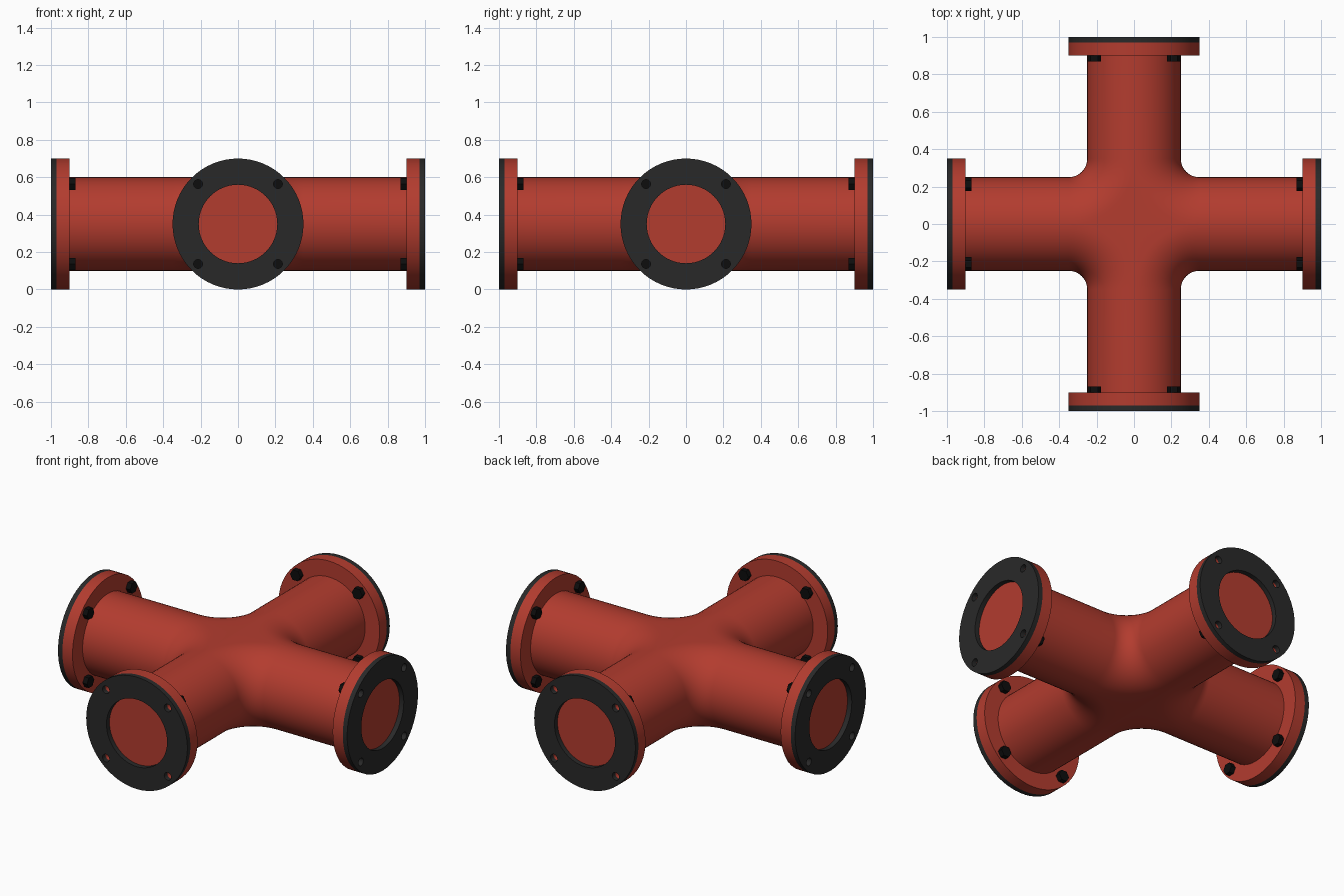
import bpy, bmesh
from math import sin, cos, pi
from mathutils import Matrix, Vector

if "Cube" in bpy.data.objects:
    bpy.data.objects.remove(bpy.data.objects["Cube"])

CZ, R, BORE, BEND, FLANGE = 0.35, 0.25, 0.21, 0.35, 0.35
BOLT_R, HOLE_R = 0.302, 0.024
SEG = 64


def material(name, rgb):
    m = bpy.data.materials.new(name)
    m.diffuse_color = (*rgb, 1)
    m.use_nodes = True
    m.node_tree.nodes["Principled BSDF"].inputs["Base Color"].default_value = m.diffuse_color
    return m


RED = material("red_paint", (0.45, 0.045, 0.028))
DARK = material("gasket_rubber", (0.022, 0.022, 0.022))
BLACK = material("bolt_black", (0.004, 0.004, 0.004))


def finish(bm, name, mat, angle=35):
    bmesh.ops.recalc_face_normals(bm, faces=bm.faces)
    me = bpy.data.meshes.new(name)
    bm.to_mesh(me)
    bm.free()
    ob = bpy.data.objects.new(name, me)
    bpy.context.collection.objects.link(ob)
    me.materials.append(mat)
    bpy.ops.object.select_all(action='DESELECT')
    ob.select_set(True)
    bpy.context.view_layer.objects.active = ob
    bpy.ops.object.shade_smooth_by_angle(angle=angle * pi / 180)
    return ob


def cross_shell(bm, r, end, bends=16):
    """Four quarter-bends with straight arms, plus flat star caps."""
    for k in range(4):
        rot = Matrix.Rotation(k * pi / 2, 3, 'Z')
        rows = []
        for i in range(SEG // 2 + 1):
            t = 2 * pi * i / SEG
            w, z = r * sin(t), r * cos(t)
            a = BEND - w
            path = [(end, w)]
            path += [(BEND - a * sin(u), BEND - a * cos(u))
                     for u in (pi / 2 * j / bends for j in range(bends + 1))]
            path += [(w, end)]
            rows.append([bm.verts.new(rot @ Vector((x, y, z))) for x, y in path])
        for p, q in zip(rows, rows[1:]):
            for j in range(len(p) - 1):
                bm.faces.new((p[j], p[j + 1], q[j + 1], q[j]))
    bmesh.ops.remove_doubles(bm, verts=bm.verts, dist=1e-5)
    for s in (1, -1):
        loop = [e for e in bm.edges if e.is_boundary
                and all(abs(v.co.z - s * r) < 1e-5 for v in e.verts)]
        bmesh.ops.edgeloop_fill(bm, edges=loop)


# Pipe cross: outer and bore shells joined at the four ends
END = 0.97
bm = bmesh.new()
cross_shell(bm, R, END)
cross_shell(bm, BORE, END)
for axis in (0, 1):
    for s in (1, -1):
        rim = [e for e in bm.edges if e.is_boundary
               and all(abs(v.co[axis] - s * END) < 1e-5 for v in e.verts)]
        bmesh.ops.bridge_loops(bm, edges=rim)
bmesh.ops.translate(bm, verts=bm.verts, vec=(0, 0, CZ))
finish(bm, "pipe_cross", RED)


def arm_matrix(k, x):
    """Local z runs outward along arm k, starting at distance x."""
    return (Matrix.Translation((0, 0, CZ)) @ Matrix.Rotation(k * pi / 2, 4, 'Z')
            @ Matrix.Translation((x, 0, 0)) @ Matrix.Rotation(pi / 2, 4, 'Y'))


BOLTS = [(BOLT_R * cos(pi / 4 + n * pi / 2), BOLT_R * sin(pi / 4 + n * pi / 2))
         for n in range(4)]


def drilled_ring(name, k, x, h, inner, mat):
    """Flat ring with four bolt holes, extruded by h."""
    bm = bmesh.new()
    circles = [(0, 0, FLANGE, SEG), (0, 0, inner, SEG)]
    circles += [(bx, by, HOLE_R, 16) for bx, by in BOLTS]
    for cx, cy, r, n in circles:
        bmesh.ops.create_circle(bm, segments=n, radius=r,
                                matrix=Matrix.Translation((cx, cy, 0)))
    bmesh.ops.triangle_fill(bm, edges=bm.edges[:], use_beauty=True, normal=(0, 0, 1))
    ext = bmesh.ops.extrude_face_region(bm, geom=bm.faces[:], use_keep_orig=True)
    top = [g for g in ext["geom"] if isinstance(g, bmesh.types.BMVert)]
    bmesh.ops.translate(bm, verts=top, vec=(0, 0, h))
    bmesh.ops.transform(bm, matrix=arm_matrix(k, x), verts=bm.verts)
    finish(bm, name, mat)


for k, side in enumerate(("right", "back", "left", "front")):
    # Flange, gasket and the four hex bolt heads behind the flange
    drilled_ring(f"flange_{side}", k, 0.90, 0.07, R, RED)
    drilled_ring(f"gasket_{side}", k, 0.97, 0.03, BORE, DARK)
    bm = bmesh.new()
    for bx, by in BOLTS:
        bmesh.ops.create_cone(bm, cap_ends=True, segments=6, radius1=0.036,
                              radius2=0.036, depth=0.03,
                              matrix=Matrix.Translation((bx, by, -0.015)))
    bmesh.ops.transform(bm, matrix=arm_matrix(k, 0.90), verts=bm.verts)
    finish(bm, f"bolts_{side}", BLACK, 20)
